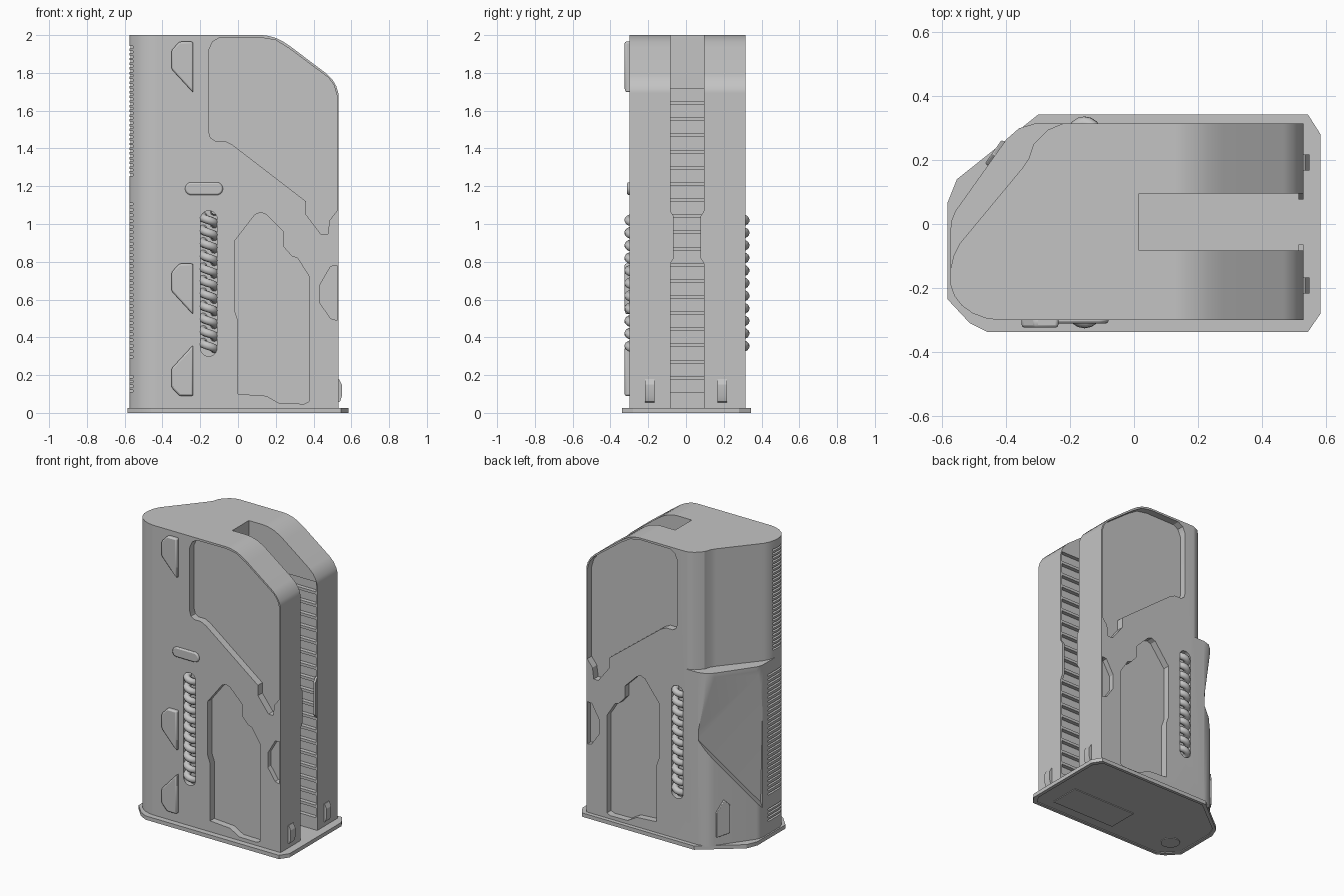
import bpy, bmesh, math
from mathutils import Vector

if "Cube" in bpy.data.objects:
    bpy.data.objects.remove(bpy.data.objects["Cube"])

grey = bpy.data.materials.new("plain_grey")
grey.diffuse_color = (0.55, 0.55, 0.55, 1)
grey.use_nodes = True
grey.node_tree.nodes["Principled BSDF"].inputs["Base Color"].default_value = grey.diffuse_color


def finish(name, bm):
    bmesh.ops.recalc_face_normals(bm, faces=bm.faces)
    me = bpy.data.meshes.new(name)
    bm.to_mesh(me)
    bm.free()
    ob = bpy.data.objects.new(name, me)
    bpy.context.collection.objects.link(ob)
    me.materials.append(grey)
    return ob


def prism(name, pts, place, a, b):
    """Extrude a 2D outline from a to b; place maps (u, v, h) to space."""
    bm = bmesh.new()
    lo = [bm.verts.new(place(u, v, a)) for u, v in pts]
    hi = [bm.verts.new(place(u, v, b)) for u, v in pts]
    bm.faces.new(lo)
    bm.faces.new(hi)
    n = len(pts)
    for i in range(n):
        bm.faces.new((lo[i], lo[(i + 1) % n], hi[(i + 1) % n], hi[i]))
    return finish(name, bm)


def boxes(name, items):
    bm = bmesh.new()
    for x0, x1, y0, y1, z0, z1 in items:
        for v in bmesh.ops.create_cube(bm, size=1)["verts"]:
            v.co = ((x0 + x1) / 2 + v.co.x * (x1 - x0),
                    (y0 + y1) / 2 + v.co.y * (y1 - y0),
                    (z0 + z1) / 2 + v.co.z * (z1 - z0))
    return finish(name, bm)


def boolean(ob, cutter, op="DIFFERENCE"):
    m = ob.modifiers.new("cut", "BOOLEAN")
    m.object, m.operation, m.solver = cutter, op, "EXACT"
    bpy.context.view_layer.objects.active = ob
    bpy.ops.object.modifier_apply(modifier=m.name)
    bpy.data.objects.remove(cutter)


def bevel(ob, w, seg=2):
    m = ob.modifiers.new("bevel", "BEVEL")
    m.width, m.segments = w, seg


def stadium(cx, cz, hx, hz):
    r = min(hx, hz)
    pts = []
    for i in range(24):
        a = 2 * math.pi * (i + 0.5) / 24
        c, s = math.cos(a), math.sin(a)
        pts.append((cx + r * c + math.copysign(hx - r, c),
                    cz + r * s + math.copysign(hz - r, s)))
    return pts


up = lambda u, v, h: (u, v, h)
side = lambda u, v, h: (u, h, v)

# Base plate with a shallow recess and panels underneath
plate = [(-.585, -.235), (-.585, .065), (-.555, .14), (-.30, .343), (.545, .343),
         (.585, .28), (.585, -.28), (.545, -.338), (-.46, -.338), (-.515, -.31)]
base = prism("base_plate", plate, up, 0, .026)
boolean(base, prism("c", [(x * .96, y * .94) for x, y in plate], up, -.01, .006))
boxes("underside_panel", [(-.03, .45, -.25, -.04, .001, .01)])
prism("underside_disc", stadium(-.44, -.17, .06, .06), up, .001, .01)

# Main body: plan outline trimmed by the side silhouette
plan = [(.531, -.30), (.531, .315), (-.31, .315), (-.36, .3), (-.40, .265), (-.56, .04),
        (-.572, .01), (-.575, -.02), (-.575, -.19), (-.563, -.225), (-.54, -.255),
        (-.505, -.28), (-.465, -.295), (-.43, -.30)]
body = prism("main_body", plan, up, .02, 2)
boolean(body, prism("c", [(.12, 2.001), (.16, 1.996), (.2, 1.985), (.24, 1.965),
                          (.28, 1.938), (.47, 1.795), (.5, 1.765), (.52, 1.73),
                          (.532, 1.69), (.7, 1.69), (.7, 2.2), (.12, 2.2)], side, -.5, .5))

# Upper rear corner is set back, leaving a ledge
boolean(body, prism("c", [(-.215, .318), (-.27, .295), (-.315, .25), (-.33, .205),
                          (-.35, .175), (-.545, -.06), (-.565, -.1), (-.577, -.15),
                          (-.8, -.15), (-.8, .6), (-.215, .6)], up, 1.2, 2.2))

# Sloped panel with a diagonal lower edge on the rear corner
P, T, N = Vector((-.40, .265)), Vector((-.58, -.815)), Vector((-.815, .58))


def corner(t, z, n):
    p = P + T * t + N * n
    return (p.x, p.y, z)


bm = bmesh.new()
for t, zd in ((-.09, .74), (.32, .25)):
    for z, n in ((1.17, 0), (1.17, .1), (zd, -.05), (zd - .03, 0), (zd - .03, .1)):
        bm.verts.new(corner(t, z, n))
bmesh.ops.convex_hull(bm, input=bm.verts)
boolean(body, finish("c", bm))
fin = prism("corner_fin", [(.01, .08), (.01, .25), (.06, .33), (.1, .29), (.1, .1)],
            corner, -.01, .011)
bevel(fin, .004)

# Open slot, then ribbed inner walls
boolean(body, boxes("c", [(.015, .7, -.083, .095, -.1, 2.2)]))
boolean(body, boxes("c", [(-.015, .522, -.11, .122, .11 + i * .0855, .177 + i * .0855)
                          for i in range(19)]))

# Side recesses, same on both faces
upper = [(-.10, 1.985), (-.135, 1.965), (-.155, 1.92), (-.155, 1.49), (-.145, 1.455),
         (-.12, 1.44), (-.07, 1.44), (-.03, 1.42), (.36, 1.12), (.36, 1.05), (.44, .945),
         (.475, .945), (.485, 1.02), (.524, 1.07), (.524, 1.68), (.508, 1.735),
         (.478, 1.775), (.27, 1.93), (.2, 1.973), (.12, 1.987)]
lower = [(-.018, .91), (.09, 1.05), (.12, 1.062), (.15, 1.05), (.24, .96), (.24, .88),
         (.285, .83), (.315, .82), (.375, .725), (.375, .06), (.35, .048), (.22, .05),
         (.15, .09), (0, .10), (0, .49), (-.018, .54)]
notch = [(.523, .78), (.49, .775), (.435, .68), (.435, .58), (.49, .5), (.523, .49)]
for outline, d in ((upper, .048), (lower, .045), (notch, .035),
                   (stadium(-.155, .685, .045, .385), .035)):
    boolean(body, prism("c", outline, side, -.5, -.30 + d))
    boolean(body, prism("c", outline, side, .315 - d, .5))

# Grip serrations down the left edge
rows = [1.255 + i * .025 for i in range(28)] + [.29 + i * .03 for i in range(28)]
rows += [.11 + i * .025 for i in range(4)]
boolean(body, boxes("c", [(-.65, -.556, -.262, -.12 if z > 1.2 else -.06, z, z + .012)
                          for z in rows]))

# Coil springs showing through the long side slots
for name, cy, top in (("front_spring", -.272, 1.07), ("rear_spring", .282, 1.037)):
    cu = bpy.data.curves.new(name, "CURVE")
    cu.dimensions, cu.bevel_depth, cu.bevel_resolution = "3D", .022, 3
    n = 16 * 11
    sp = cu.splines.new("POLY")
    sp.points.add(n)
    for i, p in enumerate(sp.points):
        a = 2 * math.pi * i / 16
        p.co = (-.155 + .033 * math.cos(a), cy + .033 * math.sin(a), top - .733 * i / n, 1)
    ob = bpy.data.objects.new(name, cu)
    bpy.context.collection.objects.link(ob)
    cu.materials.append(grey)
    bpy.ops.object.select_all(action="DESELECT")
    ob.select_set(True)
    bpy.context.view_layer.objects.active = ob
    bpy.ops.object.convert(target="MESH")

# Raised pads and pill button on the front
pad = [(-.237, 0), (-.237, .27), (-.31, .27), (-.352, .225), (-.352, .125)]
for name, z, flip in (("pad_top", 1.695, 1), ("pad_middle", .52, 1), ("pad_low", .36, -1)):
    bevel(prism(name, [(x, z + flip * h) for x, h in pad], side, -.29, -.325), .009)
bevel(prism("pill_button", stadium(-.18, 1.187, .1, .034), side, -.29, -.312), .008)

# Slot lips and end tabs
for s, y in ((-1, -.083), (1, .095)):
    prism("slot_lip", [(y - s * .018, .82), (y - s * .018, 1.04), (y, 1.07), (y + s * .01, 1.07),
                       (y + s * .01, .79), (y, .79)], lambda u, v, h: (h, u, v), .515, .5305)
for y in (-.193, .193):
    prism("end_tab", [(.52, .05), (.54, .06), (.55, .09), (.55, .15), (.535, .18), (.52, .18)],
          side, y - .025, y + .025)

# Shading
for ob in bpy.data.objects:
    bpy.ops.object.select_all(action="DESELECT")
    ob.select_set(True)
    bpy.context.view_layer.objects.active = ob
    bpy.ops.object.shade_smooth_by_angle(angle=math.radians(60 if "spring" in ob.name else 26))
wn = body.modifiers.new("weighted_normals", "WEIGHTED_NORMAL")
wn.keep_sharp = True
